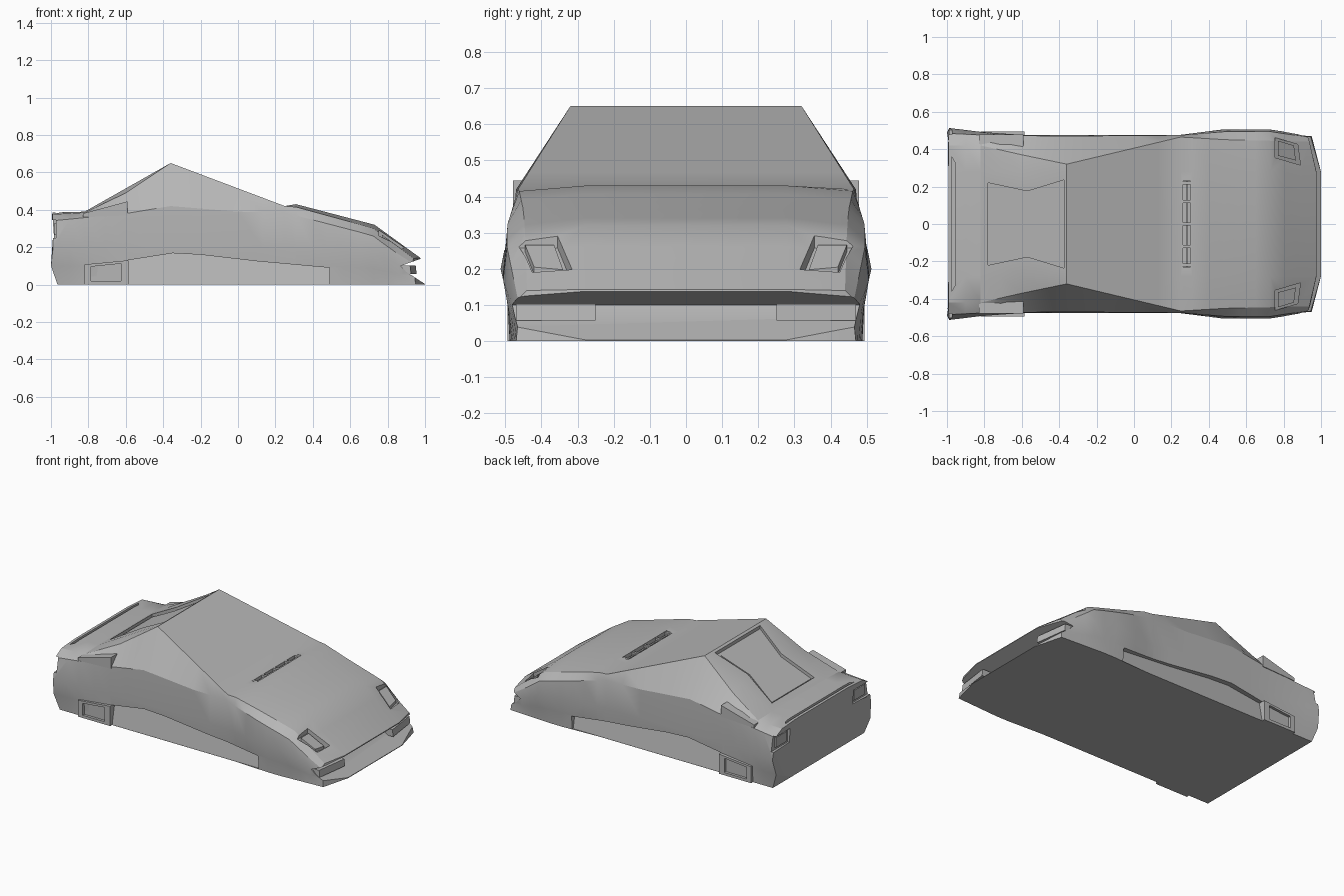
import bpy, bmesh, math

if "Cube" in bpy.data.objects:
    bpy.data.objects.remove(bpy.data.objects["Cube"])

mat = bpy.data.materials.new("plain_grey")
mat.diffuse_color = (0.47, 0.47, 0.47, 1)
mat.use_nodes = True
mat.node_tree.nodes["Principled BSDF"].inputs["Base Color"].default_value = mat.diffuse_color


def rail(x, keys):
    """Piecewise linear value along the car."""
    if x <= keys[0][0]:
        return keys[0][1]
    for (a, u), (b, v) in zip(keys, keys[1:]):
        if x <= b:
            return u + (v - u) * (x - a) / (b - a)
    return keys[-1][1]


def make(name, verts, faces):
    me = bpy.data.meshes.new(name)
    me.from_pydata(verts, [], faces)
    bm = bmesh.new()
    bm.from_mesh(me)
    bmesh.ops.recalc_face_normals(bm, faces=bm.faces)
    bm.to_mesh(me)
    bm.free()
    me.materials.append(mat)
    ob = bpy.data.objects.new(name, me)
    bpy.context.collection.objects.link(ob)
    return ob


def prism(name, low, high):
    """Solid between two matching outlines."""
    n = len(low)
    faces = [tuple(range(n)), tuple(range(n, 2 * n))]
    faces += [(i, (i + 1) % n, n + (i + 1) % n, n + i) for i in range(n)]
    return make(name, low + high, faces)


def side_prism(name, pts, y0, y1):
    return prism(name, [(x, y0, z) for x, z in pts], [(x, y1, z) for x, z in pts])


def surface_prism(name, pts, lo, hi):
    """Plan outline following the top surface, offset by lo and hi."""
    return prism(name, [(x, y, top(x) + lo) for x, y in pts],
                 [(x, y, top(x) + hi) for x, y in pts])


def box(name, x, y, z):
    return side_prism(name, [(x[0], z[0]), (x[1], z[0]), (x[1], z[1]), (x[0], z[1])], *y)


def cut(target, cutter):
    cutter.hide_render = True
    m = target.modifiers.new("cut", 'BOOLEAN')
    m.operation = 'DIFFERENCE'
    m.solver = 'EXACT'
    m.object = cutter
    bpy.ops.object.select_all(action='DESELECT')
    bpy.context.view_layer.objects.active = target
    target.select_set(True)
    bpy.ops.object.modifier_apply(modifier=m.name)
    bpy.data.objects.remove(cutter)


# Lengthwise rails of the body
TOP = [(-1, .385), (-.82, .39), (-.36, .65), (.25, .42), (.31, .43), (.73, .32), (.975, .143)]
EDGE_Y = [(-1, .42), (-.82, .42), (-.6, .37), (-.36, .32), (.25, .465), (.5, .45), (.975, .44)]
EDGE_Z = [(-1, .375), (-.82, .385), (-.6, .49), (-.36, .65), (.25, .42), (.31, .415),
          (.73, .30), (.975, .14)]
SHOULDER_Y = [(-1, .485), (-.8, .475), (-.36, .47), (.25, .475), (.5, .495), (.73, .495), (.975, .465)]
SHOULDER_Z = [(-1, .34), (-.8, .36), (-.6, .38), (-.36, .42), (0, .39), (.25, .385), (.73, .26), (.975, .115)]
WIDE_Y = [(-1, .515), (-.8, .49), (-.6, .477), (.25, .477), (.48, .506), (.75, .506), (.975, .47)]
WIDE_Z = [(-1, .2), (.3, .2), (.7, .18), (.975, .08)]
FLOOR_Y = [(-1, .475), (-.6, .475), (.3, .475), (.6, .49), (.975, .47)]


def top(x):
    return rail(x, TOP)


def section(s):
    w, f, zw = rail(s, WIDE_Y), rail(s, FLOOR_Y), rail(s, WIDE_Z)
    pts = [(.28, 0), (f, 0), ((w + f) / 2 - .004, zw / 2), (w, zw),
           (rail(s, SHOULDER_Y), rail(s, SHOULDER_Z)),
           (rail(s, EDGE_Y), rail(s, EDGE_Z)), (.28, top(s))]
    out = []
    for y, z in pts:
        x = s
        t = max(0, (s - .7) / .275)          # bowed nose, lip reaching forward
        x += t * (.025 * (1 - min(1, z / .14)) - .05 * max(0, (y - .26) / .21) ** 2)
        r = max(0, (-.9 - s) / .085)         # rounded tail
        x += r * rail(z, [(0, .02), (.1, -.015), (.23, 0), (.38, -.008)])
        out.append((x, y, z))
    return out + [(x, -y, z) for x, y, z in reversed(out)]


# Body shell
stations = sorted({-.985, -.9, -.82, -.71, -.6, -.48, -.36, -.2, 0, .13, .25, .31,
                   .4, .48, .56, .65, .73, .81, .89, .975})
verts, faces = [], []
for s in stations:
    verts += section(s)
N = 14
for k in range(len(stations) - 1):
    a = k * N
    faces += [(a + i, a + (i + 1) % N, a + N + (i + 1) % N, a + N + i) for i in range(N)]
for a in (0, (len(stations) - 1) * N):
    faces += [tuple(range(a, a + 7)), tuple(range(a + 7, a + 14)), (a, a + 6, a + 7, a + 13)]
body = make("car_body", verts, faces)

# Grille mouth
cut(body, side_prism("c", [(.985, .141), (.87, .1), (.9, .068), (1.0, .003),
                           (1.1, .003), (1.1, .141)], -.7, .7))
# Rear window hourglass and tail slot
cut(body, surface_prism("c", [(-.375, .235), (-.375, -.235), (-.57, -.175), (-.78, -.22),
                              (-.78, .22), (-.57, .175)], -.022, .1))
surface_prism("rear_window", [(-.395, .2), (-.395, -.2), (-.57, -.15), (-.765, -.2),
                              (-.765, .2), (-.57, .15)], -.03, -.016)
cut(body, surface_prism("c", [(-.958, .33), (-.958, -.33), (-.975, -.36), (-.975, .36)], -.015, .1))
# Hood vent with ribs
cut(body, box("c", (.262, .302), (-.23, .23), (.4, .6)))
for y in (-.22, -.12, 0, .12, .22):
    box("vent_rib", (.262, .302), (y - .008, y + .008), (.39, .424))
box("vent_bar", (.278, .288), (-.23, .23), (.39, .415))
# Rear number plate recess
cut(body, box("c", (-1.1, -.975), (-.17, .17), (.03, .11)))

for m in (1, -1):
    # Side sill recess with panel flaring outward at the floor
    sill = [(-.59, .001), (.49, .001), (.49, .09), (.1, .125), (-.2, .16), (-.35, .168), (-.59, .13)]
    cut(body, prism("c", [(x, m * (.474 - .2 * z), z) for x, z in sill],
                    [(x, m * .7, z) for x, z in sill]))
    # Headlight recess and lens
    cut(body, surface_prism("c", [(.755, m * .462), (.755, m * .355), (.89, m * .315),
                                  (.875, m * .425)], -.045, .1))
    surface_prism("headlight_lens", [(.77, m * .445), (.77, m * .365), (.865, m * .34),
                                     (.855, m * .42)], -.055, -.025)
    # Tail light recess
    cut(body, box("c", (-1.1, -.972), (m * .33, m * .7), (.25, .345)))
    box("tail_light", (-.98, -.96), (m * .35, m * .465), (.265, .33))
    # Front corner lamp
    prism("corner_lamp",
          [(.86, m * .25, .057), (.955, m * .25, .057), (.925, m * .47, .057), (.86, m * .47, .057)],
          [(.86, m * .25, .102), (.95, m * .25, .102), (.92, m * .47, .102), (.86, m * .47, .102)])
    # Upper side intake wedge
    side_prism("upper_intake", [(-.83, .36), (-.83, .38), (-.59, .445), (-.59, .37)], m * .41, m * .478)
    # Lower side intake frame
    intake = side_prism("lower_intake", [(-.82, 0), (-.585, 0), (-.585, .13), (-.82, .108)],
                        m * .42, m * .494)
    cut(intake, side_prism("c", [(-.785, .018), (-.625, .018), (-.625, .112), (-.785, .096)],
                           m * .477, m * .6))

# Soft panels with crisp creases
bpy.ops.object.select_all(action='DESELECT')
body.select_set(True)
bpy.context.view_layer.objects.active = body
bpy.ops.object.shade_smooth_by_angle(angle=math.radians(24))
